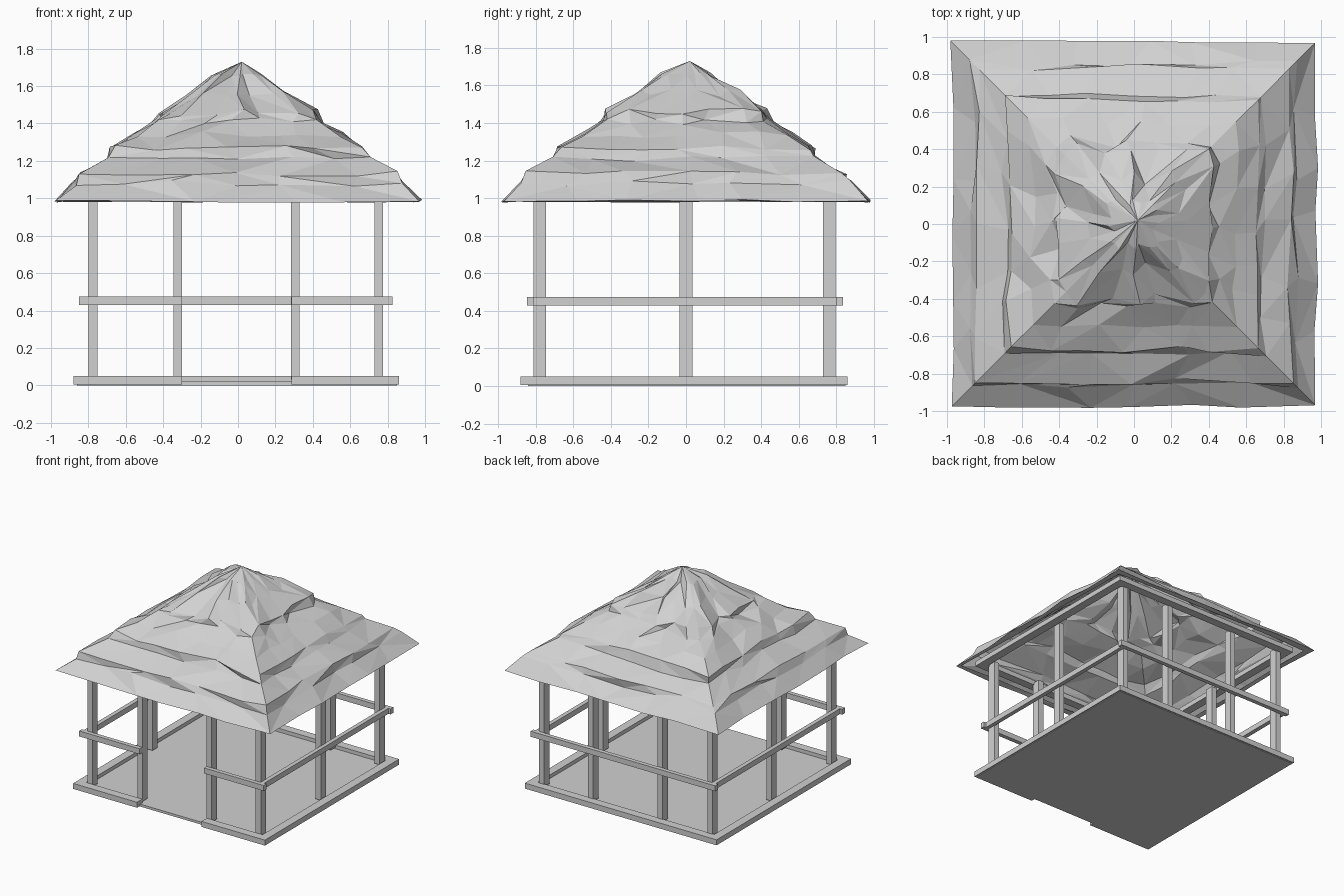
import bpy
import bmesh
import math
import random
from mathutils import Vector

random.seed(7)
cube = bpy.data.objects.get("Cube")
if cube:
    bpy.data.objects.remove(cube, do_unlink=True)

GREY = (0.64, 0.64, 0.64, 1.0)
mat = bpy.data.materials.new("light grey")
mat.use_nodes = True
mat.diffuse_color = GREY
mat.node_tree.nodes["Principled BSDF"].inputs["Base Color"].default_value = GREY


def add_object(name, bm):
    mesh = bpy.data.meshes.new(name)
    bm.to_mesh(mesh)
    bm.free()
    mesh.materials.append(mat)
    obj = bpy.data.objects.new(name, mesh)
    bpy.context.collection.objects.link(obj)
    return obj


def box(name, x, y, z):
    """Box given by its (min, max) range on each axis."""
    bm = bmesh.new()
    bmesh.ops.create_cube(bm, size=1)
    lo, hi = Vector((x[0], y[0], z[0])), Vector((x[1], y[1], z[1]))
    for v in bm.verts:
        v.co = (lo + hi) / 2 + v.co * (hi - lo)
    return add_object(name, bm)


def frame(name, x, y, z, width, gap=None):
    """Four beams around a rectangle; the front one may leave a gap."""
    back_in, front_in = y[1] - width, y[0] + width
    box(name + "_back", x, (back_in, y[1]), z)
    if gap:
        box(name + "_front_right", (x[0], gap[0]), (y[0], front_in), z)
        box(name + "_front_left", (gap[1], x[1]), (y[0], front_in), z)
    else:
        box(name + "_front", x, (y[0], front_in), z)
    inset = 0.02 if name == "rail" else 0
    box(name + "_right", (x[0] + inset, x[0] + inset + width), (front_in, back_in), z)
    box(name + "_left", (x[1] - inset - width, x[1] - inset), (front_in, back_in), z)


# Floor, sills, rails and eave beams
DOOR = (-0.30, 0.285)
box("floor", (-0.86, 0.85), (-0.84, 0.85), (0, 0.02))
frame("sill", (-0.88, 0.86), (-0.88, 0.86), (0.005, 0.05), 0.07, DOOR)
frame("rail", (-0.85, 0.825), (-0.845, 0.835), (0.43, 0.475), 0.035, DOOR)
frame("eave_beam", (-0.87, 0.86), (-0.87, 0.86), (0.98, 1.02), 0.07)

# Posts: four along the front and back, one in the middle of each side
post_x = (-0.775, -0.322, 0.307, 0.752)
post_y = (-0.778, 0.0, 0.763)
for i, px in enumerate(post_x):
    for j, py in enumerate(post_y):
        if j == 1 and i in (1, 2):
            continue
        box(f"post_{i}_{j}", (px - 0.023, px + 0.023),
            (py - 0.034, py + 0.034), (0.03, 1.0))


# Thatched roof: ragged square rings with overlapping layers up to the peak
# Each ring is (half width, height, jitter)
RINGS = [(0.93, 0.985, 0.01), (0.975, 0.985, 0.012), (0.86, 1.08, 0.02),
         (0.84, 1.13, 0.02), (0.69, 1.21, 0.02), (0.67, 1.27, 0.02),
         (0.55, 1.34, 0.025), (0.43, 1.41, 0.025), (0.40, 1.46, 0.025),
         (0.25, 1.56, 0.025), (0.12, 1.66, 0.015)]
PER_SIDE = 6


def square_point(i):
    """Point i going round the unit square, starting at a corner."""
    side, step = divmod(i, PER_SIDE)
    t = 2 * step / PER_SIDE - 1
    return [(t, -1), (1, t), (-t, 1), (-1, -t)][side]


bm = bmesh.new()
rows = []
for k, (half, height, jitter) in enumerate(RINGS):
    row = []
    for i in range(4 * PER_SIDE):
        sx, sy = square_point(i)
        corner = i % PER_SIDE == 0
        upper = half < 0.5
        slide = 0 if corner else random.uniform(-0.1, 0.1) * half
        push = random.uniform(-1, 1) * jitter
        if upper:
            push += jitter * (0.8 if i % 2 else -0.8)
        r = half + push
        x, y = sx * r, sy * r
        if abs(sx) == 1:
            y += slide
        else:
            x += slide
        z = height + random.uniform(-1, 1) * jitter * (0.8 if k > 1 else 0.7)
        row.append(bm.verts.new((max(-1, min(1, x)), max(-1, min(1, y)), z)))
    rows.append(row)
count = 4 * PER_SIDE
for low, high in zip(rows, rows[1:]):
    for i in range(count):
        j = (i + 1) % count
        a, b, c, d = low[i], low[j], high[j], high[i]
        if random.random() < 0.5:
            bm.faces.new((a, b, c))
            bm.faces.new((a, c, d))
        else:
            bm.faces.new((a, b, d))
            bm.faces.new((b, c, d))
peak = bm.verts.new((0.02, 0.02, 1.73))
for i in range(count):
    bm.faces.new((rows[-1][i], rows[-1][(i + 1) % count], peak))
add_object("thatched_roof", bm)
